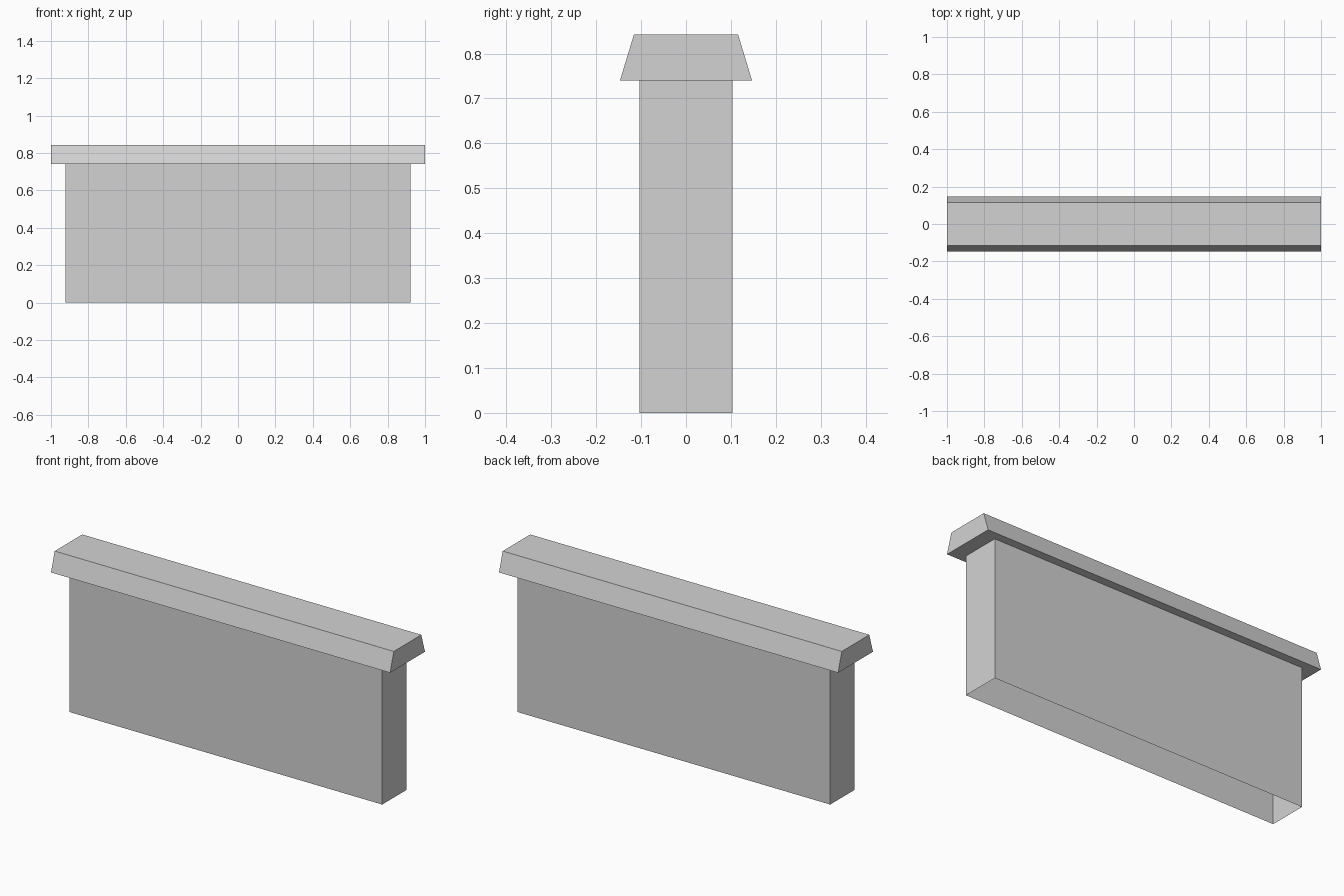
import bpy
import bmesh

default = bpy.data.objects.get("Cube")
if default:
    bpy.data.objects.remove(default, do_unlink=True)

GREY = (0.65, 0.65, 0.65, 1.0)
grey = bpy.data.materials.new("plain_grey")
grey.use_nodes = True
grey.diffuse_color = GREY
grey.node_tree.nodes["Principled BSDF"].inputs["Base Color"].default_value = GREY


def prism(name, profile, half_length, open_bottom=False):
    """Extrude a (y, z) profile along x; the first profile edge is the bottom."""
    bm = bmesh.new()
    ends = [[bm.verts.new((x, y, z)) for y, z in profile]
            for x in (-half_length, half_length)]
    for end in ends:
        bm.faces.new(end)
    count = len(profile)
    for i in range(1 if open_bottom else 0, count):
        j = (i + 1) % count
        bm.faces.new((ends[0][i], ends[0][j], ends[1][j], ends[1][i]))
    bmesh.ops.recalc_face_normals(bm, faces=bm.faces)
    mesh = bpy.data.meshes.new(name)
    bm.to_mesh(mesh)
    bm.free()
    mesh.materials.append(grey)
    obj = bpy.data.objects.new(name, mesh)
    bpy.context.collection.objects.link(obj)
    return obj


WALL_TOP = 0.74
CAP_TOP = 0.842

# Upright wall, hollow and open underneath
prism("wall", [(-0.103, 0), (0.103, 0), (0.103, WALL_TOP), (-0.103, WALL_TOP)],
      0.923, open_bottom=True)

# Overhanging coping with sloped long sides
prism("coping", [(-0.147, WALL_TOP), (0.147, WALL_TOP),
                 (0.116, CAP_TOP), (-0.116, CAP_TOP)], 1.0)
